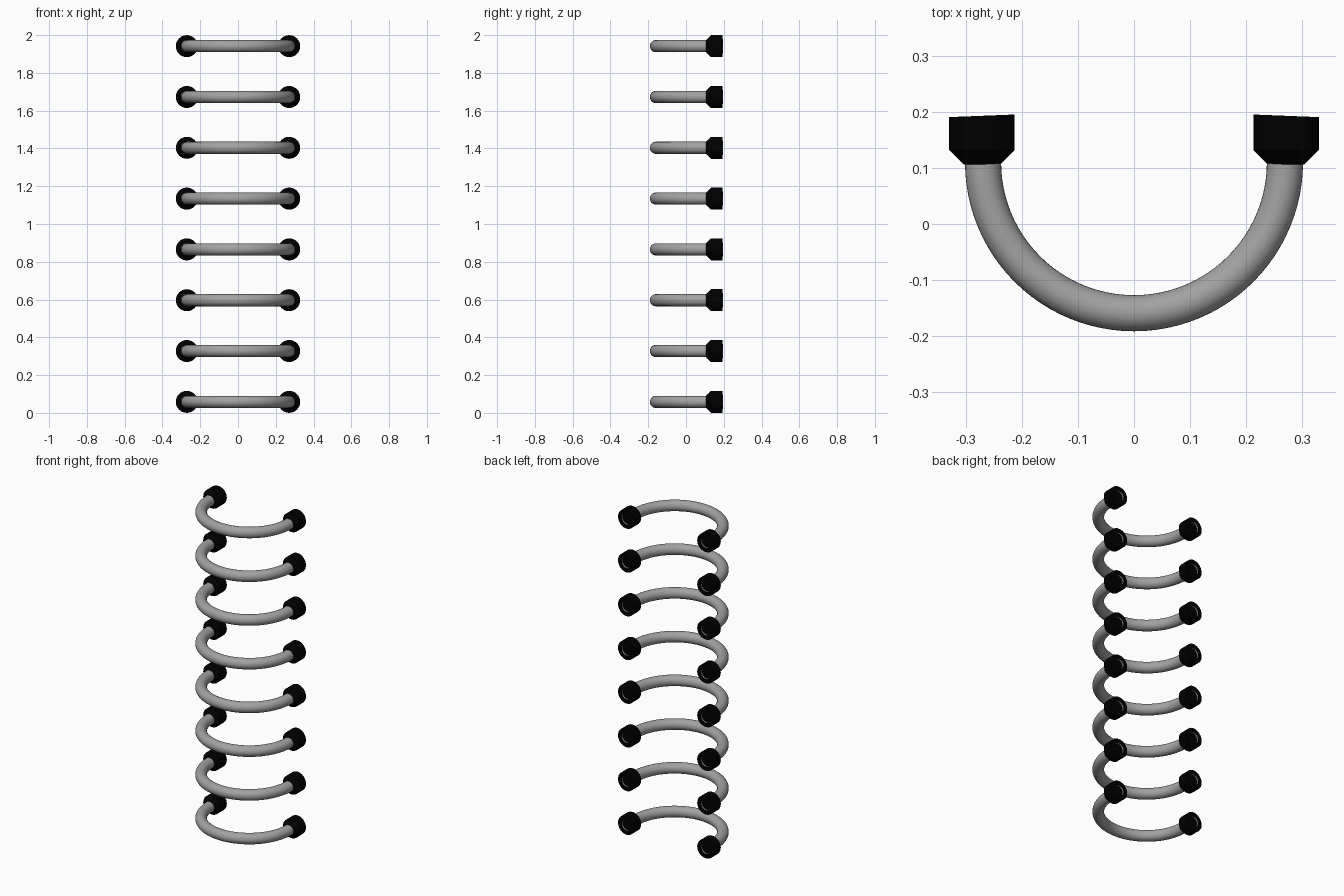
import bpy, bmesh, math
from mathutils import Vector

if "Cube" in bpy.data.objects:
    bpy.data.objects.remove(bpy.data.objects["Cube"])

COUNT, Z0, Z1 = 8, 0.0585, 1.9415
R, CY = 0.269, 0.11          # bend radius and its centre in y
TUBE_R, SIDES = 0.0322, 32
SLANT, END_Y = 0.04, 0.1928  # foot end face


def material(name, c):
    m = bpy.data.materials.new(name)
    m.diffuse_color = (c, c, c, 1)
    m.use_nodes = True
    m.node_tree.nodes["Principled BSDF"].inputs["Base Color"].default_value = m.diffuse_color
    return m


black = material("black_rubber", 0.0)
steel = material("grey_steel", 0.36)


def loft(bm, rings):
    """Bridge successive rings of vertices with quads."""
    for a, b in zip(rings, rings[1:]):
        n = len(a)
        for i in range(n):
            bm.faces.new((a[i], a[(i + 1) % n], b[(i + 1) % n], b[i]))


def ring(bm, centre, u, r):
    v = Vector((0, 0, 1))
    return [bm.verts.new(centre + r * (math.cos(t) * u + math.sin(t) * v))
            for t in (2 * math.pi * i / SIDES for i in range(SIDES))]


def slant(verts, side):
    for v in verts:
        v.co.y -= side * (v.co.x - side * 0.271) * SLANT


def finish(bm, name, mat):
    bm.normal_update()
    me = bpy.data.meshes.new(name)
    bm.to_mesh(me)
    bm.free()
    me.materials.append(mat)
    ob = bpy.data.objects.new(name, me)
    bpy.context.collection.objects.link(ob)
    bpy.ops.object.select_all(action='DESELECT')
    ob.select_set(True)
    bpy.context.view_layer.objects.active = ob
    bpy.ops.object.shade_smooth_by_angle(angle=math.radians(30))
    return ob


def make_bar():
    # half-circle tube with short, nearly straight open ends
    bm = bmesh.new()
    X = Vector((1, 0, 0))
    rings = [ring(bm, Vector((-0.271, END_Y, 0)), -X, TUBE_R)]
    for i in range(49):
        a = math.pi + math.pi * i / 48
        d = Vector((math.cos(a), math.sin(a), 0))
        rings.append(ring(bm, Vector((0, CY, 0)) + R * d, d, TUBE_R))
    rings.append(ring(bm, Vector((0.271, END_Y, 0)), X, TUBE_R))
    slant(rings[0], -1)
    slant(rings[-1], 1)
    loft(bm, rings)
    bmesh.ops.recalc_face_normals(bm, faces=bm.faces)
    return finish(bm, "handle_bar", steel)


def make_foot(side):
    # foot with a tapered collar and a slanted end face around the tube mouth
    bm = bmesh.new()
    X = Vector((1, 0, 0))
    rings = [ring(bm, Vector((side * 0.271, y, 0)), X, r)
             for y, r in ((0.106, TUBE_R), (0.132, 0.0583),
                          (END_Y, 0.0583), (END_Y, TUBE_R))]
    slant(rings[2] + rings[3], side)
    loft(bm, rings)
    bmesh.ops.recalc_face_normals(bm, faces=bm.faces)
    # shallow plug inside the tube mouth
    plug = ring(bm, Vector((side * 0.271, END_Y - 0.01, 0)), X, TUBE_R)
    slant(plug, side)
    bm.faces.new(plug[::-1])
    return finish(bm, "left_foot" if side < 0 else "right_foot", black)


# stack identical rungs up the column
for part in (make_bar(), make_foot(-1), make_foot(1)):
    base = part.name
    for i in range(COUNT):
        ob = part if i == 0 else part.copy()
        if i:
            bpy.context.collection.objects.link(ob)
        ob.name = f"{base}_{i + 1}"
        ob.location.z = Z0 + (Z1 - Z0) * i / (COUNT - 1)
